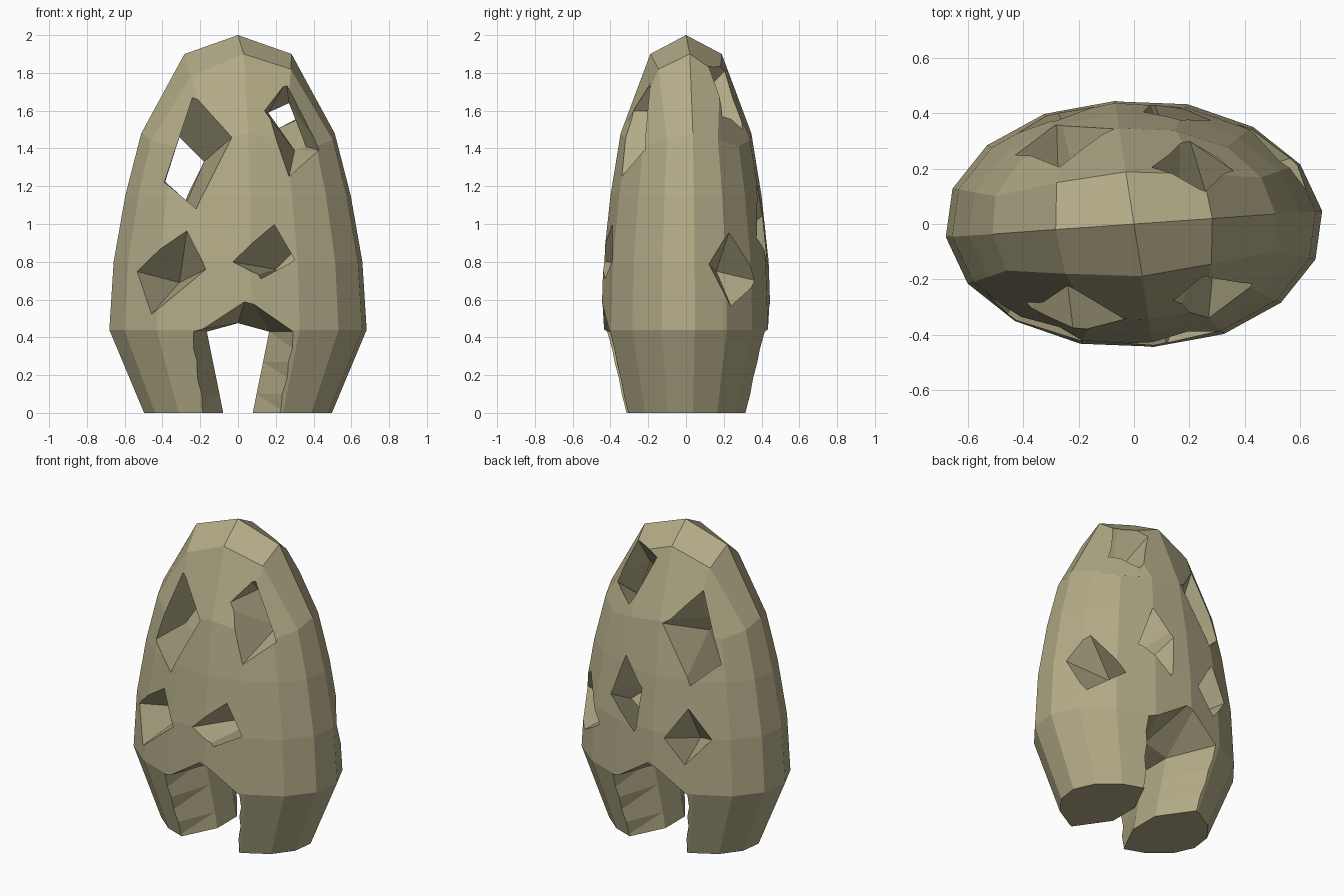
import bpy, bmesh, math
from mathutils import Vector

if "Cube" in bpy.data.objects:
    bpy.data.objects.remove(bpy.data.objects["Cube"])

# height, half width, half depth of the body
PROFILE = [(0, .50, .345), (.44, .685, .452), (.8, .662, .44), (1.15, .60, .402),
           (1.48, .515, .348), (1.9, .285, .19), (2.0, .02, .02)]
TURN = math.radians(6)


def radii(z):
    for (z0, a0, b0), (z1, a1, b1) in zip(PROFILE, PROFILE[1:]):
        if z <= z1:
            t = (z - z0) / (z1 - z0)
            return a0 + (a1 - a0) * t, b0 + (b1 - b0) * t
    return .02, .02


def ring_point(k, z):
    a = k * math.tau / 16 + TURN
    rx, ry = radii(z)
    return Vector((rx * math.cos(a), ry * math.sin(a), z))


def make(name, build):
    bm = bmesh.new()
    build(bm)
    bmesh.ops.recalc_face_normals(bm, faces=bm.faces[:])
    me = bpy.data.meshes.new(name)
    bm.to_mesh(me)
    bm.free()
    ob = bpy.data.objects.new(name, me)
    bpy.context.collection.objects.link(ob)
    return ob


# rounded stone body with a quad-sphere style crown
def build_body(bm):
    rows = []
    for z in (0, .44, .8, 1.15, 1.48):
        row = []
        for k in range(16):
            dip = .07 * math.sin(k * math.tau / 8) ** 2 if z > 1.4 else 0
            row.append(bm.verts.new(ring_point(k, z - dip)))
        rows.append(row)
    bm.faces.new(rows[0])
    for lo, hi in zip(rows, rows[1:]):
        for k in range(16):
            n = (k + 1) % 16
            bm.faces.new((lo[k], lo[n], hi[n], hi[k]))
    top = bm.verts.new((0, 0, 2))
    mids = [bm.verts.new(ring_point(k, 1.9)) for k in (0, 4, 8, 12)]
    corners = [bm.verts.new(p) for p in
               ((.25, .18, 1.79), (-.28, .15, 1.81), (-.25, -.18, 1.78), (.28, -.145, 1.82))]
    r = rows[-1]
    for i in range(4):
        k, n = i * 4, (i + 1) % 4
        bm.faces.new((top, mids[i], corners[i], mids[n]))
        bm.faces.new((mids[i], r[k], r[k + 1], corners[i]))
        bm.faces.new((corners[i], r[k + 1], r[k + 2], r[k + 3]))
        bm.faces.new((corners[i], r[k + 3], r[(k + 4) % 16], mids[n]))


# closed loft through point rings, used for the cutters
def loft(rings):
    def build(bm):
        vs = [[bm.verts.new(p) for p in ring] for ring in rings]
        for a, b in zip(vs, vs[1:]):
            for k in range(len(a)):
                n = (k + 1) % len(a)
                bm.faces.new((a[k], a[n], b[n], b[k]))
        bm.faces.new(vs[0])
        bm.faces.new(vs[-1])
        bmesh.ops.triangulate(bm, faces=bm.faces[:])
    return build


def on_surface(x, z, side):
    rx, ry = radii(z)
    return Vector((x, side * ry * math.sqrt(max(0, 1 - (x / rx) ** 2)), z))


def pocket(points, apex):
    apex = Vector(apex)

    def build(bm):
        tip = bm.verts.new(apex)
        vs = [bm.verts.new(p + .3 * (p - apex)) for p in points]
        for k in range(len(vs)):
            bm.faces.new((tip, vs[k], vs[(k + 1) % len(vs)]))
        bm.faces.new(vs)
        bmesh.ops.triangulate(bm, faces=bm.faces[:])
    return build


def tunnel(front, mid, back, ymid):
    m = [Vector((x, ymid, z)) for x, z in mid]
    ends = []
    for quad, side in ((front, -1), (back, 1)):
        pts = [on_surface(x, z, side) for x, z in quad]
        ends.append([p + .3 * (p - q) for p, q in zip(pts, m)])
    return loft([ends[0], m, ends[1]])


def arch_ring(y, foot, shoulder, peak, dx):
    side = []
    for z in (-.1, .1, .27, .43):
        side.append((foot + (shoulder - foot) * z / .43, z))
    pts = [(-x, z) for x, z in side] + [(0, peak)] + side[::-1]
    return [Vector((x + dx, y, z)) for x, z in pts]


cutters = []
# leg opening, pinched in the middle
cutters.append(make("arch_cutter", loft([
    arch_ring(-.6, .35, .325, .64, .05), arch_ring(-.1, .078, .165, .475, 0),
    arch_ring(.1, .078, .165, .475, 0), arch_ring(.6, .35, .325, .64, -.05)])))
# holes running from front to back
TUNNELS = [
    ("left_upper", [(-.24, 1.67), (-.03, 1.46), (-.22, 1.08), (-.39, 1.22)],
     [(-.31, 1.46), (-.18, 1.33), (-.27, 1.12), (-.39, 1.21)],
     [(-.27, 1.68), (-.07, 1.47), (-.28, 1.12), (-.43, 1.26)], .02),
    ("right_upper", [(.26, 1.73), (.14, 1.60), (.27, 1.25), (.43, 1.39)],
     [(.27, 1.64), (.16, 1.59), (.30, 1.39), (.36, 1.41)],
     [(.26, 1.84), (.06, 1.82), (.20, 1.505), (.36, 1.57)], -.02),
    ("right_lower", [(.19, 1.0), (-.03, .80), (.12, .71), (.30, .81)],
     [(.30, .86), (.20, .76), (.25, .67), (.36, .75)],
     [(.17, 1.21), (.03, 1.05), (.07, .76), (.28, .93)], .05),
]
for name, front, mid, back, ymid in TUNNELS:
    cutters.append(make(name + "_cutter", tunnel(front, mid, back, ymid)))
# deep pits: outline in x, z, side, deepest point
PITS = [
    ([(-.27, .97), (-.17, .76), (-.46, .52), (-.54, .75)], -1, (-.31, -.01, .69)),
    ([(-.28, .98), (-.14, .77), (-.275, .62), (-.425, .80)], 1, (-.14, .05, .63)),
]
for i, (outline, side, apex) in enumerate(PITS):
    cutters.append(make(f"pit_cutter_{i + 1}", pocket(
        [on_surface(x, z, side) for x, z in outline], apex)))
# pit on the right side
side_pts = []
for y, z in ((.23, .96), (.12, .79), (.24, .56), (.37, .70)):
    rx, ry = radii(z)
    side_pts.append(Vector((rx * math.sqrt(1 - (y / ry) ** 2), y, z)))
cutters.append(make("side_pit_cutter", pocket(side_pts, (.32, .16, .75))))

body = make("stone_body", build_body)
stone = bpy.data.materials.new("khaki stone")
stone.diffuse_color = (.45, .41, .245, 1)
stone.use_nodes = True
stone.node_tree.nodes["Principled BSDF"].inputs["Base Color"].default_value = stone.diffuse_color
body.data.materials.append(stone)
for c in cutters:
    c.data.materials.append(stone)
    c.hide_render = True
    mod = body.modifiers.new(c.name, 'BOOLEAN')
    mod.operation = 'DIFFERENCE'
    mod.solver = 'EXACT'
    mod.object = c

# bake the cuts and drop the helpers
dg = bpy.context.evaluated_depsgraph_get()
result = bpy.data.meshes.new_from_object(body.evaluated_get(dg))
body.modifiers.clear()
body.data = result
for c in cutters:
    bpy.data.objects.remove(c)
for p in body.data.polygons:
    p.use_smooth = False
    p.material_index = 0
